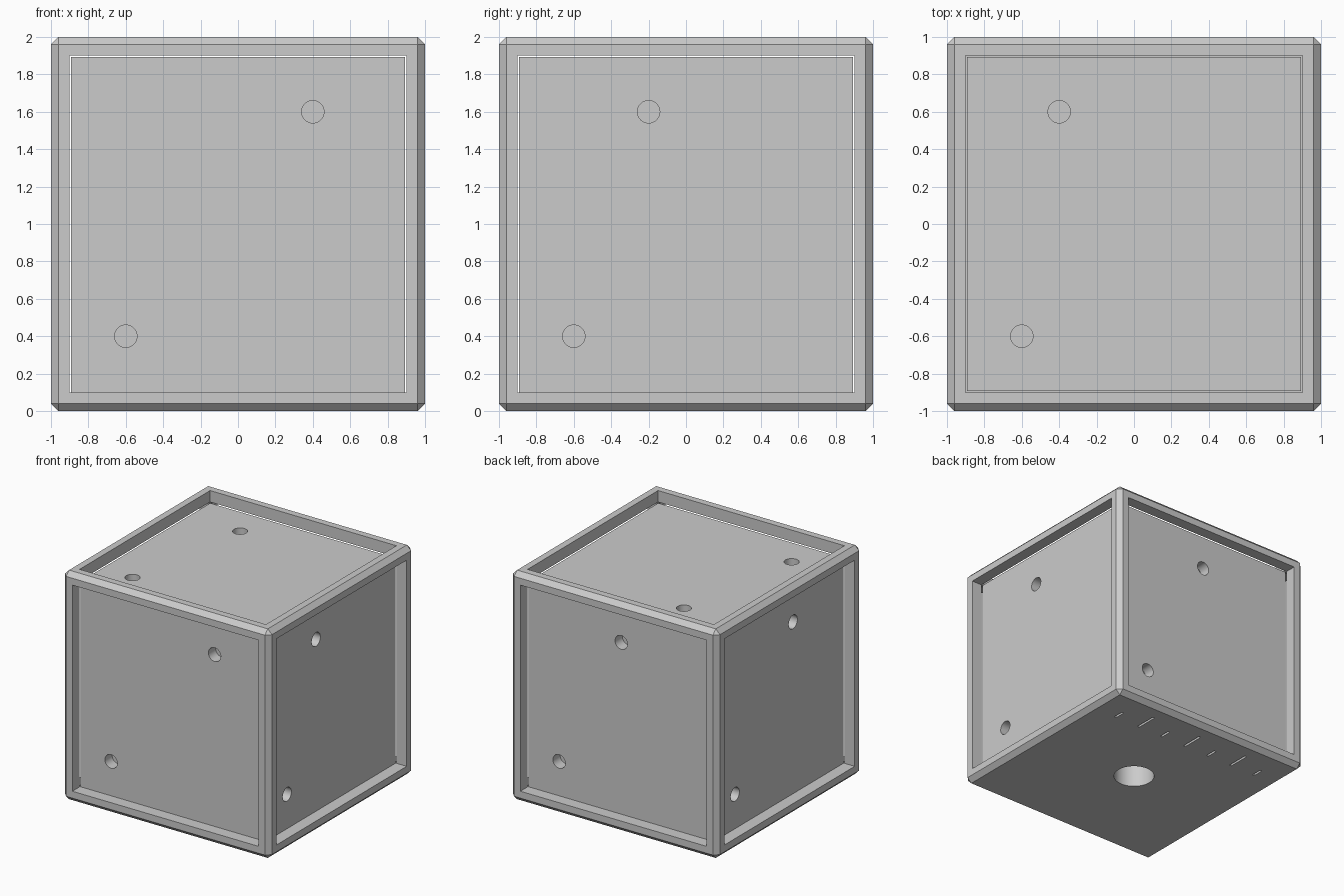
import bpy, bmesh, math
from mathutils import Matrix, Vector

if "Cube" in bpy.data.objects:
    bpy.data.objects.remove(bpy.data.objects["Cube"])

grey = bpy.data.materials.new("light_grey")
grey.diffuse_color = (0.6, 0.6, 0.6, 1)
grey.use_nodes = True
grey.node_tree.nodes["Principled BSDF"].inputs["Base Color"].default_value = grey.diffuse_color


def add_box(bm, lo, hi):
    lo, hi = Vector(lo), Vector(hi)
    m = Matrix.Translation((lo + hi) / 2) @ Matrix.Diagonal((*(hi - lo), 1))
    bmesh.ops.create_cube(bm, size=1, matrix=m)


def add_cylinder(bm, centre, axis, radius, depth, sides):
    rot = Vector(axis).to_track_quat('Z', 'Y').to_matrix().to_4x4()
    bmesh.ops.create_cone(bm, cap_ends=True, segments=sides, radius1=radius, radius2=radius,
                          depth=depth, matrix=Matrix.Translation(centre) @ rot)


def finish(bm, name):
    mesh = bpy.data.meshes.new(name)
    bm.to_mesh(mesh)
    bm.free()
    mesh.materials.append(grey)
    ob = bpy.data.objects.new(name, mesh)
    bpy.context.collection.objects.link(ob)
    return ob


def box(name, lo, hi):
    bm = bmesh.new()
    add_box(bm, lo, hi)
    return finish(bm, name)


def cut(ob, cutter):
    mod = ob.modifiers.new("cut", 'BOOLEAN')
    mod.operation, mod.solver, mod.object = 'DIFFERENCE', 'EXACT', cutter
    cutter.hide_render = True
    cutter.hide_set(True)


# Outer frame: chamfered cube with a window through each pair of sides and the top
bm = bmesh.new()
add_box(bm, (-1, -1, 0), (1, 1, 2))
bmesh.ops.bevel(bm, geom=bm.edges[:], offset=0.04, segments=1, affect='EDGES')
frame = finish(bm, "frame")
cut(frame, box("window_cutter_x", (-1.2, -0.9, 0.1), (1.2, 0.9, 1.9)))
cut(frame, box("window_cutter_y", (-0.9, -1.2, 0.1), (0.9, 1.2, 1.9)))
cut(frame, box("window_cutter_z", (-0.9, -0.9, 0.1), (0.9, 0.9, 2.2)))

# Inner core, leaving a hairline gap to the frame
c = 0.894
core = box("core", (-c, -c, 0.1), (c, c, 1.894))

# Two round pits on each side and the top
pits = [((0, -1, 0), [(0.4, -c, 1.6), (-0.6, -c, 0.4)]),
        ((0, 1, 0), [(0.0, c, 1.6), (0.6, c, 0.4)]),
        ((1, 0, 0), [(c, -0.2, 1.6), (c, -0.6, 0.4)]),
        ((-1, 0, 0), [(-c, -0.2, 1.6), (-c, 0.6, 0.4)]),
        ((0, 0, 1), [(-0.4, 0.6, 1.894), (-0.6, -0.6, 1.894)])]
bm = bmesh.new()
for axis, centres in pits:
    for p in centres:
        add_cylinder(bm, p, axis, 0.06, 0.2, 32)
cut(core, finish(bm, "pit_cutter"))

# Central bore and a row of alternating short and long slots in the base
bm = bmesh.new()
add_cylinder(bm, (0, 0, 0.2), (0, 0, 1), 0.167, 0.6, 48)
for i in range(7):
    x = 0.75 - 0.25 * i
    add_box(bm, (x - 0.01, 0.65, -0.1), (x + 0.01, 0.85 if i % 2 else 0.75, 0.15))
base_cutter = finish(bm, "base_cutter")
cut(frame, base_cutter)
cut(core, base_cutter)

# Smooth the round walls, keep the edges sharp
for ob in (frame, core):
    bpy.ops.object.select_all(action='DESELECT')
    ob.select_set(True)
    bpy.context.view_layer.objects.active = ob
    for mod in list(ob.modifiers):
        bpy.ops.object.modifier_apply(modifier=mod.name)
    bpy.ops.object.shade_smooth_by_angle(angle=math.radians(25))
